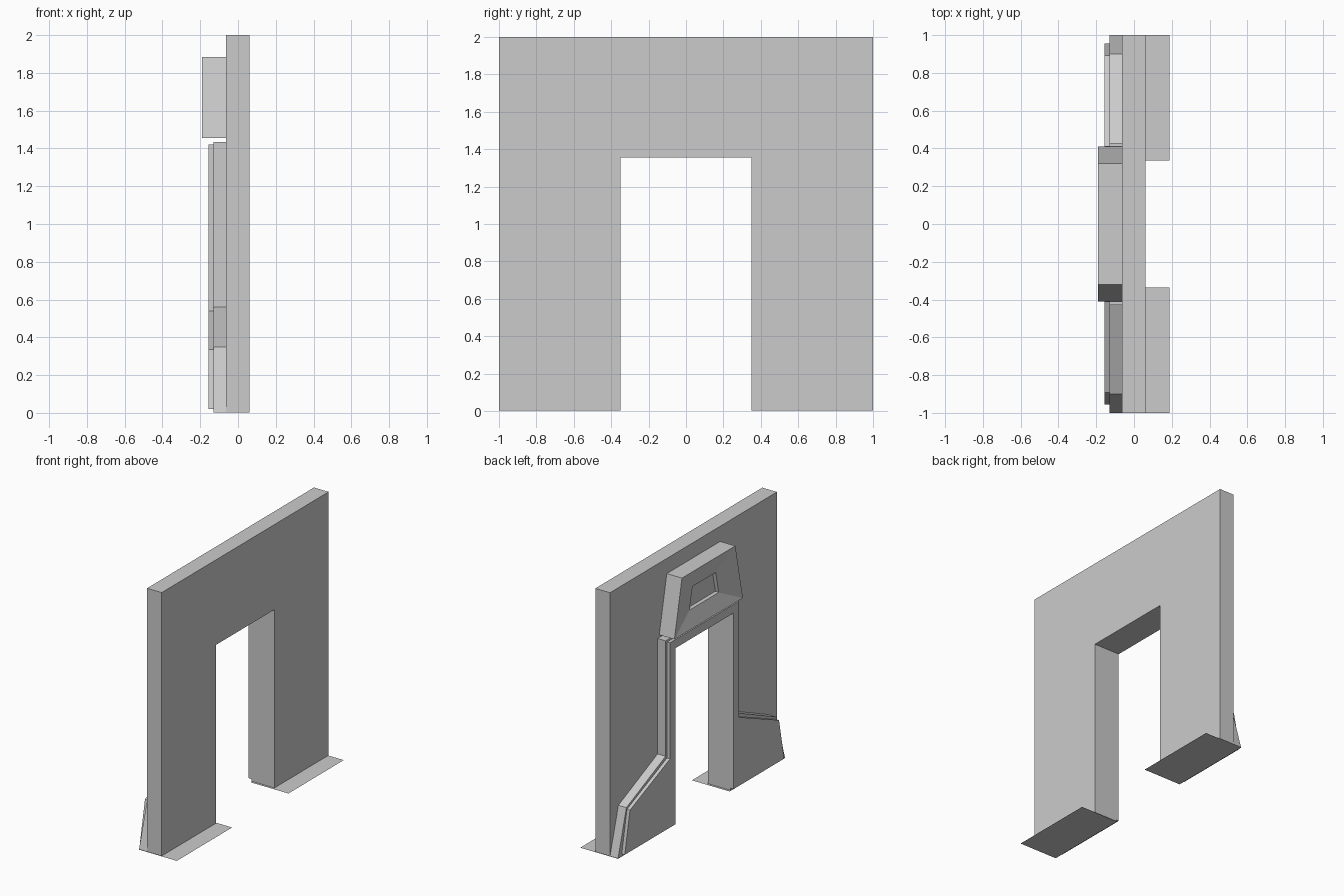
import bpy, bmesh

if "Cube" in bpy.data.objects:
    bpy.data.objects.remove(bpy.data.objects["Cube"])


def finish(name, bm):
    bmesh.ops.remove_doubles(bm, verts=bm.verts, dist=1e-5)
    bmesh.ops.recalc_face_normals(bm, faces=bm.faces)
    mesh = bpy.data.meshes.new(name)
    bm.to_mesh(mesh)
    bm.free()
    ob = bpy.data.objects.new(name, mesh)
    bpy.context.collection.objects.link(ob)
    return ob


def slab(name, half, x0, x1):
    """Extrude a (y, z) half outline, mirrored across y = 0, from x0 to x1."""
    outline = half + [(-y, z) for y, z in reversed(half)]
    bm = bmesh.new()
    face = bm.faces.new([bm.verts.new((x0, y, z)) for y, z in outline])
    ext = bmesh.ops.extrude_face_region(bm, geom=[face])["geom"]
    moved = [g for g in ext if isinstance(g, bmesh.types.BMVert)]
    bmesh.ops.translate(bm, verts=moved, vec=(x1 - x0, 0, 0))
    return finish(name, bm)


OPEN_Y, OPEN_Z, LIFT = 0.35, 1.355, 0.003

# Wall with door opening
slab("wall", [(OPEN_Y, OPEN_Z), (OPEN_Y, LIFT), (1, LIFT), (1, 2)], -0.063, 0.06)

# Stepped door surround, two layers with flared feet
slab("surround_base", [(OPEN_Y, OPEN_Z), (OPEN_Y, LIFT), (1, LIFT), (0.9, 0.35),
                       (0.43, 0.56), (0.43, 1.435)], -0.13, -0.063)
slab("surround_face", [(OPEN_Y, OPEN_Z), (OPEN_Y, 0.02), (0.955, 0.02), (0.893, 0.335),
                       (0.413, 0.54), (0.413, 1.42)], -0.155, -0.13)

# Header block: trapezoid rings from the wall outward, then into the recess
# (x, half width at bottom, half width at top, bottom z, top z)
rings = [(-0.063, 0.41, 0.32, 1.455, 1.885),
         (-0.19, 0.41, 0.32, 1.455, 1.885),
         (-0.152, 0.175, 0.139, 1.577, 1.742),
         (-0.128, 0.17, 0.135, 1.582, 1.737)]
bm = bmesh.new()
loops = [[bm.verts.new((x, y, z)) for y, z in
          ((-b, z0), (b, z0), (t, z1), (-t, z1))] for x, b, t, z0, z1 in rings]
for a, b in zip(loops, loops[1:]):
    for i in range(4):
        j = (i + 1) % 4
        bm.faces.new((a[i], a[j], b[j], b[i]))
bm.faces.new(loops[0])
bm.faces.new(loops[-1])
finish("header_block", bm)

# Flat floor plates under each leg
for side, s in (("left", -1), ("right", 1)):
    bm = bmesh.new()
    bm.faces.new([bm.verts.new((x, s * y, 0)) for x, y in
                  ((-0.13, 0.337), (0.187, 0.337), (0.187, 1), (-0.13, 1))])
    finish("floor_plate_" + side, bm)
